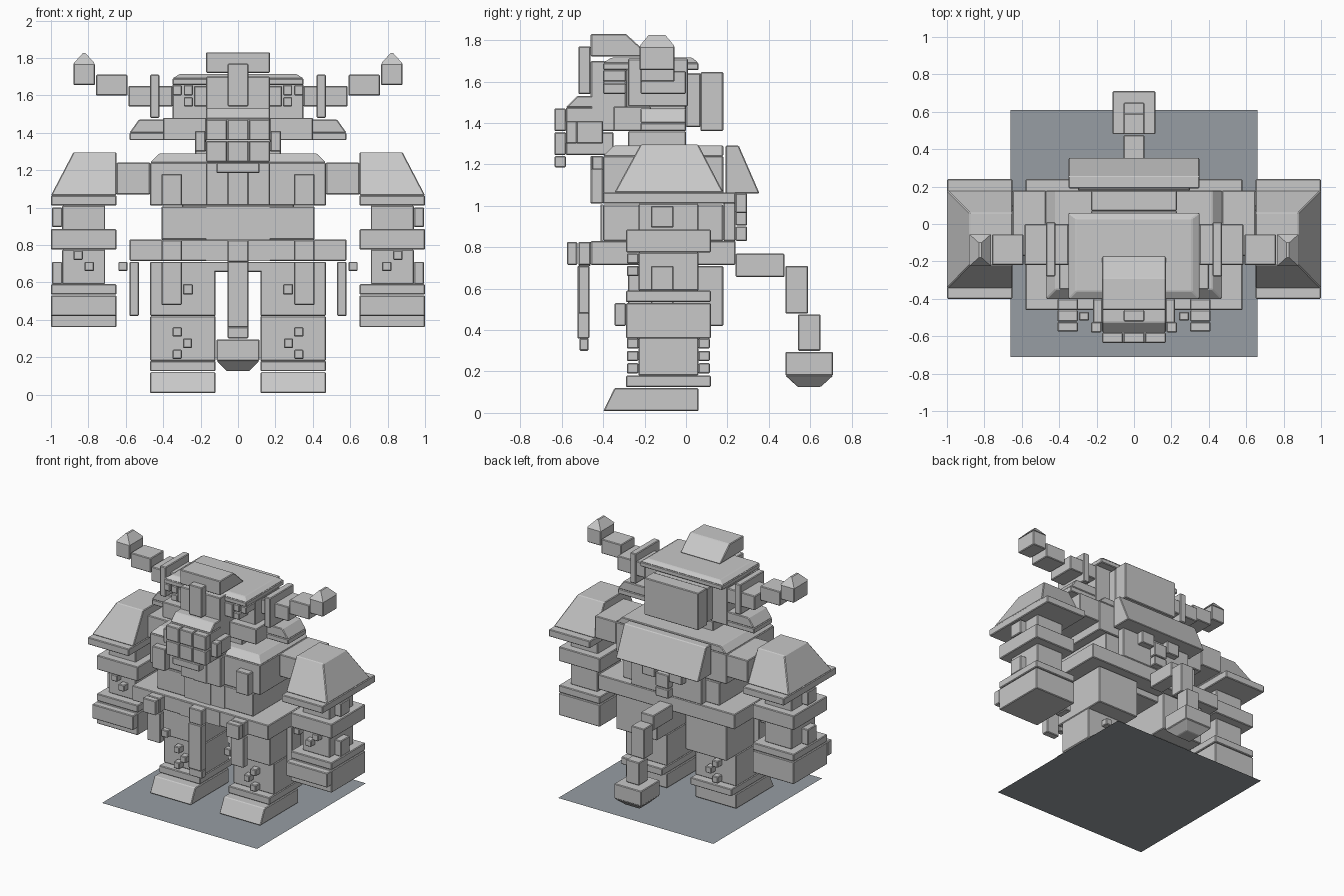
import bpy, bmesh


def material(name, rgb):
    m = bpy.data.materials.new(name)
    m.diffuse_color = (*rgb, 1)
    return m


GREY = material("stone_grey", (0.58, 0.58, 0.58))
SLATE = material("slate_base", (0.31, 0.34, 0.37))


def part(name, blocks, mirror=False, bevel=0.005):
    """Blocks are (x0, x1, y0, y1, z0, z1[, top x0, x1, y0, y1]), joined in one object."""
    bm = bmesh.new()
    for b in blocks:
        low, (z0, z1) = b[:4], b[4:6]
        top = b[6:] if len(b) > 6 else low
        for s in ((1, -1) if mirror else (1,)):
            rings = []
            for (x0, x1, y0, y1), z in ((low, z0), (top, z1)):
                rings.append([bm.verts.new((s * x, y, z)) for x, y in
                              ((x0, y0), (x1, y0), (x1, y1), (x0, y1))])
            lo, hi = rings
            bm.faces.new(lo[::-1])
            bm.faces.new(hi)
            for i in range(4):
                j = (i + 1) % 4
                bm.faces.new((lo[i], lo[j], hi[j], hi[i]))
    bmesh.ops.recalc_face_normals(bm, faces=bm.faces[:])
    mesh = bpy.data.meshes.new(name)
    bm.to_mesh(mesh)
    bm.free()
    mesh.materials.append(GREY)
    ob = bpy.data.objects.new(name, mesh)
    bpy.context.collection.objects.link(ob)
    if bevel:
        mod = ob.modifiers.new("edge", 'BEVEL')
        mod.width, mod.segments = bevel, 1
    return ob


# Ground slab
mesh = bpy.data.meshes.new("base_sheet")
mesh.from_pydata([(-.66, -.71, 0), (.66, -.71, 0), (.66, .61, 0), (-.66, .61, 0)], [], [(0, 1, 2, 3)])
mesh.materials.append(SLATE)
bpy.context.collection.objects.link(bpy.data.objects.new("base_sheet", mesh))

# Legs
part("foot", [(.12, .47, -.40, .06, .008, .12, .12, .47, -.345, .06)], True)
part("ankle", [(.12, .47, -.29, .12, .125, .18)], True)
part("shin", [(.12, .47, -.23, .06, .18, .42)], True)
part("thigh", [(.12, .47, -.28, .18, .42, .71)], True)
studs = []
for x, z in ((.30, .31), (.245, .25), (.30, .19)):
    studs += [(x, x + .05, -.285, -.23, z, z + .05), (x, x + .05, .06, .115, z, z + .05)]
part("shin_stud", studs, True)

# Hips and belt
part("pelvis", [(-.24, .24, -.28, .12, .655, .71)])
part("belt", [(-.58, .58, -.46, .24, .715, .83)])
part("belt_pouch", [(.30, .41, -.52, -.46, .715, .825), (.30, .41, -.575, -.525, .715, .825)], True)
part("belt_buckle", [(-.17, .17, -.465, -.46, .715, .825)], bevel=0)
part("front_hanger", [(-.055, .055, -.525, -.465, .36, .71), (-.055, .055, -.52, -.46, .71, .825),
                      (-.055, .055, -.515, -.47, .30, .36)])
part("thigh_plate", [(.30, .41, -.52, -.465, .48, .71), (.24, .295, -.515, -.47, .535, .59)], True)
part("side_hanger", [(.53, .58, -.17, -.06, .42, .71), (.59, .64, -.17, -.06, .66, .71)], True)

# Torso
part("waist", [(-.41, .41, -.40, .18, .83, 1.005)])
part("belly_plate", [(-.17, .17, -.408, -.40, .83, 1.005), (-.055, .055, -.414, -.40, .83, 1.005)], bevel=0)
part("chest", [(-.47, .47, -.40, .18, 1.01, 1.24),
               (-.47, .47, -.40, .18, 1.24, 1.29, -.42, .42, -.35, .18)])
part("chest_plate", [(.30, .41, -.46, -.40, 1.01, 1.18)], True)
part("breast_strip", [(-.17, .17, -.455, -.40, 1.01, 1.24), (-.055, .055, -.462, -.40, 1.01, 1.24)])
part("back_guard", [(-.35, .35, .19, .355, 1.06, 1.29, -.35, .35, .19, .255)])
part("back_stud", [(-.17, -.06, .24, .295, .965, 1.06), (-.055, .055, .24, .295, .905, 1.01),
                   (.06, .17, .24, .295, .965, 1.06), (-.055, .055, .24, .295, .83, .90)])
part("spine_plate", [(-.30, .30, .18, .24, .83, 1.06)])

# Arms
part("shoulder_joint", [(.47, .65, -.17, .18, 1.07, 1.24)], True)
part("shoulder_pad", [(.65, 1, -.345, .18, 1.065, 1.295, .65, .88, -.22, .06)], True)
part("shoulder_rim", [(.65, 1, -.40, .24, 1.01, 1.065)], True)
part("upper_arm", [(.71, .94, -.23, .06, .88, 1.01)], True)
part("elbow_band", [(.65, 1, -.29, .12, .775, .885)], True)
part("forearm", [(.71, .94, -.23, .06, .59, .775)], True)
part("arm_side_stud", [(.94, .995, -.17, -.06, .59, .71), (.94, .995, -.17, -.06, .895, 1.0)], True)
part("forearm_stud", [(.83, .88, -.285, -.23, .72, .77), (.77, .82, -.285, -.23, .66, .71)], True)
part("wrist_band", [(.65, 1, -.29, .12, .535, .59)], True)
part("fist", [(.65, 1, -.29, .12, .36, .53)], True)
part("knuckles", [(.65, 1, -.345, -.29, .42, .53)], True)

# Tail
part("tail", [(-.055, .055, .24, .475, .655, .77), (-.055, .055, .48, .59, .48, .71),
              (-.055, .055, .54, .65, .30, .475)])
part("tail_bulb", [(-.115, .115, .48, .71, .18, .295),
                   (-.06, .06, .54, .65, .125, .18, -.115, .115, .48, .71)])

# Head
part("neck", [(-.23, .23, -.28, 0, 1.28, 1.36)])
part("skull", [(-.35, .35, -.29, 0, 1.36, 1.66)])
part("skull_cap", [(-.35, .35, -.40, .06, 1.655, 1.69),
                   (-.35, .35, -.40, .06, 1.69, 1.715, -.31, .31, -.36, .03)])
part("hair_back", [(-.23, .23, .07, .18, 1.36, 1.645)])
part("hair_mount", [(-.23, .23, 0, .07, 1.38, 1.64)])
part("crest", [(-.17, .17, -.46, -.17, 1.72, 1.83, -.17, .17, -.46, -.29)])
part("forehead_gem", [(-.055, .055, -.52, -.46, 1.54, 1.77)])
part("brow", [(.12, .235, -.40, -.29, 1.54, 1.65), (.24, .29, -.40, -.29, 1.60, 1.655),
              (.24, .29, -.40, -.29, 1.54, 1.59), (.30, .35, -.40, -.29, 1.60, 1.655)], True)
part("cheek", [(.17, .40, -.35, -.17, 1.36, 1.48)], True)
part("face", [(-.17, .17, -.46, -.29, 1.36, 1.70)])
part("ear", [(.35, .58, -.22, 0, 1.36, 1.40), (.35, .58, -.22, 0, 1.40, 1.47, .35, .53, -.22, 0)], True)

# Snout and jaw
part("snout", [(-.17, .17, -.58, -.35, 1.36, 1.475),
               (-.17, .17, -.58, -.35, 1.475, 1.53, -.17, .17, -.525, -.35)])
part("jaw", [(-.17, .17, -.58, -.35, 1.245, 1.355)])
part("muzzle_plate", [(x, x + .11, -.635, -.58, z, z + .11)
                      for x in (-.17, -.055, .06) for z in (1.245, 1.36)])
part("chin", [(-.115, .115, -.635, -.58, 1.185, 1.24)])
part("tusk", [(.175, .23, -.58, -.525, 1.30, 1.41), (.17, .22, -.53, -.40, 1.30, 1.41)], True)

# Horns
part("horn", [(.35, .585, -.22, 0, 1.54, 1.65), (.59, .76, -.22, -.055, 1.60, 1.71),
              (.765, .88, -.225, -.055, 1.655, 1.77)], True)
part("horn_tip", [(.765, .88, -.225, -.055, 1.77, 1.825, .815, .83, -.18, -.10)], True, 0)
part("horn_ring", [(.42, .47, -.28, .01, 1.48, 1.71)], True)
